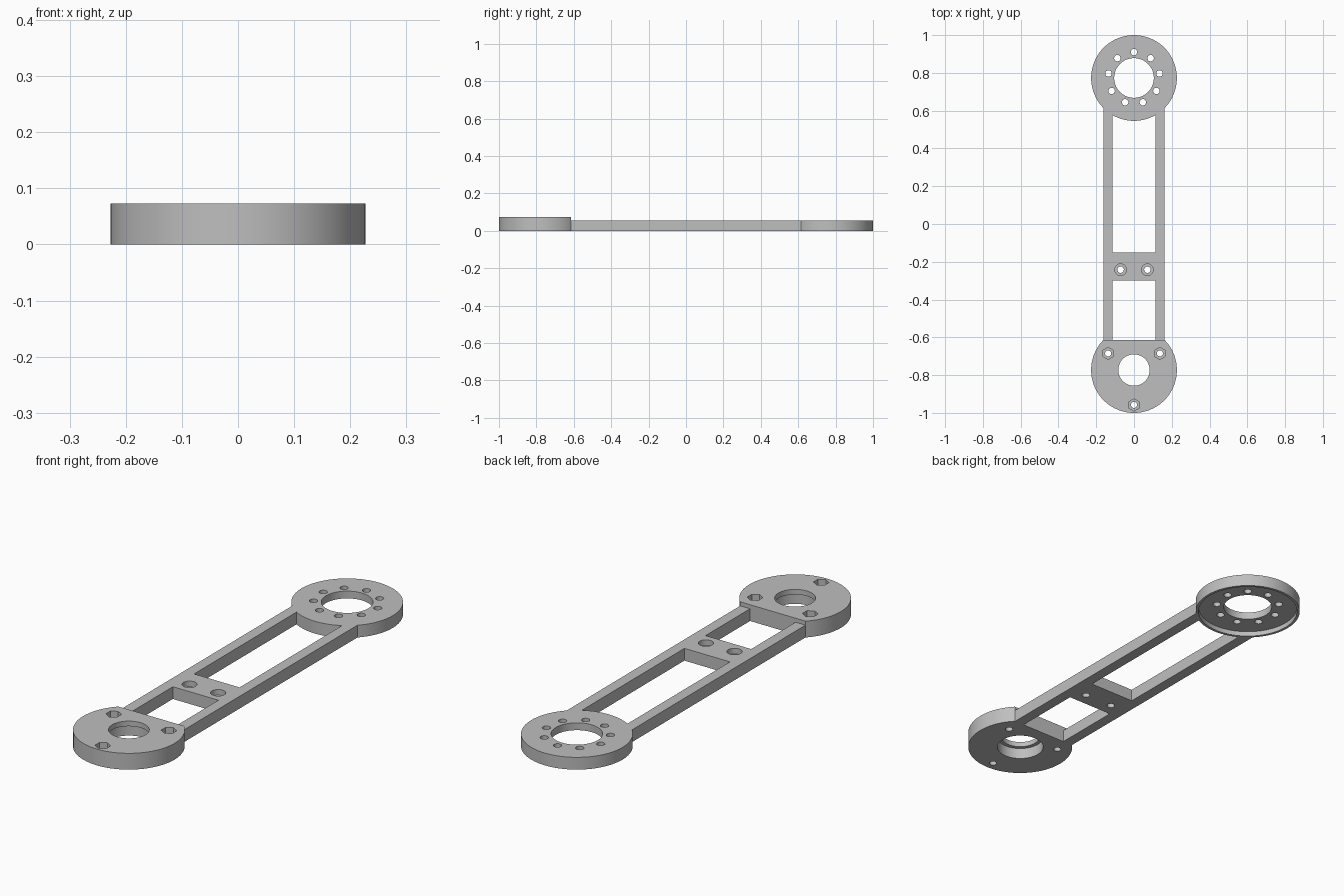
import bpy, bmesh, math

# Start clean of the default cube
old = bpy.data.objects.get("Cube")
if old:
    bpy.data.objects.remove(old, do_unlink=True)

grey = bpy.data.materials.new("plain_grey")
grey.use_nodes = True
colour = (0.52, 0.52, 0.52, 1)
grey.diffuse_color = colour
grey.node_tree.nodes["Principled BSDF"].inputs["Base Color"].default_value = colour

# Main dimensions
R = 0.227           # outer radius of both ends
RING_Y = 0.773
DISC_Y = -0.773
CHORD_Y = -0.615    # flat side of the thick disc
ARM_H = 0.055
DISC_H = 0.073
LOW, HIGH = -0.1, 0.2   # cutters reach past the surfaces


def prism(name, points, z0, z1):
    """Extrude a flat outline from z0 to z1."""
    bm = bmesh.new()
    face = bm.faces.new([bm.verts.new((x, y, z0)) for x, y in points])
    out = bmesh.ops.extrude_face_region(bm, geom=[face])
    for v in out["geom"]:
        if isinstance(v, bmesh.types.BMVert):
            v.co.z = z1
    bmesh.ops.recalc_face_normals(bm, faces=bm.faces)
    mesh = bpy.data.meshes.new(name)
    bm.to_mesh(mesh)
    bm.free()
    mesh.materials.append(grey)
    obj = bpy.data.objects.new(name, mesh)
    bpy.context.collection.objects.link(obj)
    return obj


def arc(x, y, r, n, start=0.0, sweep=math.tau):
    """Points on a circle, or on an arc with both ends included."""
    steps = n if sweep == math.tau else n - 1
    return [(x + r * math.cos(start + sweep * i / steps),
             y + r * math.sin(start + sweep * i / steps)) for i in range(n)]


def box(x, y0, y1):
    return [(-x, y0), (x, y0), (x, y1), (-x, y1)]


def combine(target, tool, operation):
    """Apply a boolean and discard the tool."""
    mod = target.modifiers.new(operation.lower(), "BOOLEAN")
    mod.operation = operation
    mod.solver = "EXACT"
    mod.object = tool
    bpy.ops.object.select_all(action="DESELECT")
    bpy.context.view_layer.objects.active = target
    target.select_set(True)
    bpy.ops.object.modifier_apply(modifier=mod.name)
    bpy.data.objects.remove(tool, do_unlink=True)


def cut(target, points, z0=LOW, z1=HIGH):
    combine(target, prism("cutter", points, z0, z1), "DIFFERENCE")


def hole(target, x, y, r, z0=LOW, z1=HIGH, n=32):
    cut(target, arc(x, y, r, n, math.pi / 2), z0, z1)


# Bar with two windows, leaving a crosspiece between them
arm = prism("link_arm", box(0.162, -0.65, 0.68), 0, ARM_H)
cut(arm, box(0.113, -0.7, -0.3))
cut(arm, box(0.113, -0.15, 0.75))

# Ring end and thick disc end with its flat side
ring = prism("ring_end", arc(0, RING_Y, R, 96), 0, ARM_H)
combine(arm, ring, "UNION")
a = math.asin((CHORD_Y - DISC_Y) / R)
disc = prism("disc_end", arc(0, DISC_Y, R, 80, math.pi - a, math.pi + 2 * a), 0, DISC_H)
combine(arm, disc, "UNION")

# Ring: shallow recess below, large bore and nine bolt holes
hole(arm, 0, RING_Y, 0.215, z1=0.022, n=96)
hole(arm, 0, RING_Y, 0.105, n=64)
for x, y in arc(0, RING_Y, 0.137, 9, math.pi / 2):
    hole(arm, x, y, 0.017)

# Disc: stepped bore, bolt holes with hexagonal nut pockets
hole(arm, 0, DISC_Y, 0.083, n=64)
hole(arm, 0, DISC_Y, 0.1, z1=0.05, n=64)
for x, y in ((-0.137, -0.685), (0.137, -0.685), (0, -0.958)):
    hole(arm, x, y, 0.016)
    hole(arm, x, y, 0.032, z0=0.035, n=6)

# Crosspiece: two counterbored screw holes
for side in (-1, 1):
    hole(arm, side * 0.071, -0.242, 0.017)
    hole(arm, side * 0.071, -0.242, 0.031, z0=0.03)

bpy.ops.object.shade_smooth_by_angle(angle=math.radians(30))
